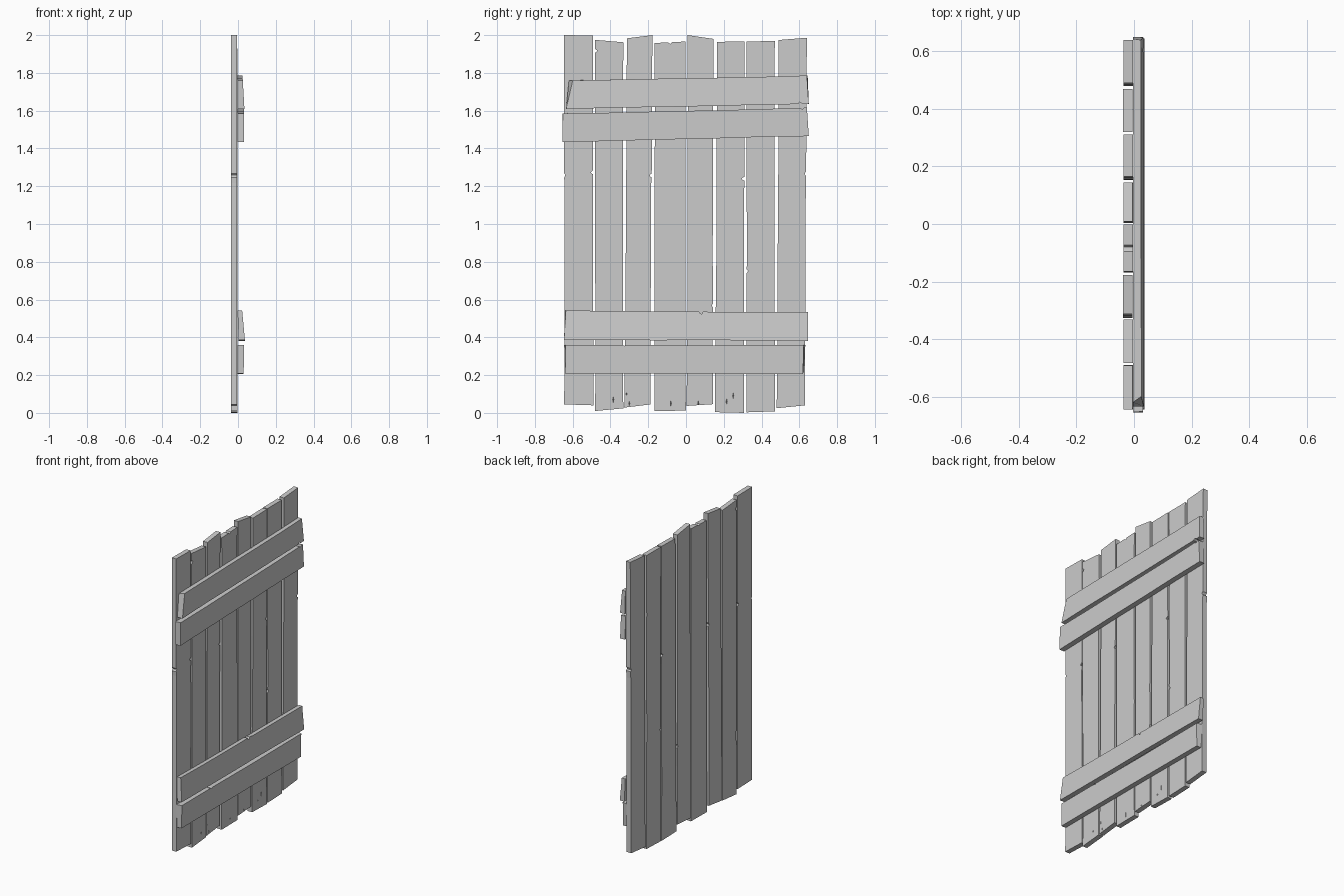
import bpy, bmesh, random
from mathutils import Vector

if "Cube" in bpy.data.objects:
    bpy.data.objects.remove(bpy.data.objects["Cube"])

random.seed(4)


def edge_points(a, b, nicks, steps, wobble):
    """Slightly uneven sawn edge from a to b, with V-shaped chips at (t, depth)."""
    a, b = Vector(a), Vector(b)
    d = b - a
    inward = Vector((-d.y, d.x)).normalized()
    stops = [(i / steps, random.uniform(0, wobble) if i else 0) for i in range(steps)]
    for t, depth in nicks:
        w = 0.011 / d.length
        stops = [s for s in stops if s[0] == 0 or abs(s[0] - t) > 2 * w]
        stops += [(t - w, 0), (t - w * 0.3, depth), (t + w * 0.4, depth * 0.8), (t + w, 0)]
    return [a + d * t + inward * k for t, k in sorted(stops)]


def board(name, corners, back, front, nicks=None, steps=(1, 5, 1, 5), rake=(0, 0)):
    """Board outline in the y-z plane (bl, br, tr, tl), given thickness along x.
    back / front are (x at bottom, x at top); rake moves the front top corners."""
    nicks = nicks or {}
    outline = []
    for i in range(4):
        outline += edge_points(corners[i], corners[(i + 1) % 4], nicks.get(i, []), steps[i], 0.003)
    z0 = min(p.y for p in outline)
    z1 = max(p.y for p in outline)
    bm = bmesh.new()
    rings = []
    for xs, is_front in ((back, False), (front, True)):
        ring = []
        for p in outline:
            t = (p.y - z0) / (z1 - z0)
            y = p.x
            if is_front and abs(y) > 0.6:
                y += rake[0 if y < 0 else 1] * t
            ring.append(bm.verts.new((xs[0] + (xs[1] - xs[0]) * t, y, p.y)))
        rings.append(ring)
    n = len(outline)
    bm.faces.new(rings[0])
    bm.faces.new(rings[1])
    for i in range(n):
        j = (i + 1) % n
        bm.faces.new((rings[0][i], rings[0][j], rings[1][j], rings[1][i]))
    bmesh.ops.recalc_face_normals(bm, faces=bm.faces)
    mesh = bpy.data.meshes.new(name)
    bm.to_mesh(mesh)
    bm.free()
    obj = bpy.data.objects.new(name, mesh)
    bpy.context.collection.objects.link(obj)
    return obj


def carve_cracks(obj, x, spots):
    """Cut thin diamond-shaped cracks into the face at x; spots are (y, z, half length)."""
    bm = bmesh.new()
    for y, z, h in spots:
        ring = [bm.verts.new((x + dx, y + dy, z + dz)) for dx, dy, dz in
                ((0.004, 0, h), (0.004, 0.004, 0), (0.004, 0, -h), (0.004, -0.004, 0))]
        tip = bm.verts.new((x - 0.012, y, z))
        bm.faces.new(ring)
        for i in range(4):
            bm.faces.new((ring[i], ring[(i + 1) % 4], tip))
    bmesh.ops.recalc_face_normals(bm, faces=bm.faces)
    mesh = bpy.data.meshes.new("crack_cutter")
    bm.to_mesh(mesh)
    bm.free()
    cutter = bpy.data.objects.new("crack_cutter", mesh)
    cutter.hide_render = True
    cutter.hide_viewport = False
    bpy.context.collection.objects.link(cutter)
    mod = obj.modifiers.new("cracks", 'BOOLEAN')
    mod.operation = 'DIFFERENCE'
    mod.solver = 'EXACT'
    mod.object = cutter
    # bake the cut, then drop the cutter
    dg = bpy.context.evaluated_depsgraph_get()
    obj_mesh = bpy.data.meshes.new_from_object(obj.evaluated_get(dg))
    obj.modifiers.clear()
    obj.data = obj_mesh
    bpy.data.objects.remove(cutter)


# Upright planks: bottom y pair, top y pair, bottom z pair, top z pair, chips by edge
# (edges: 0 bottom, 1 right, 2 top, 3 left)
planks = [
    ((-.645, -.490), (-.645, -.492), (.045, .040), (2.0, 1.998), {1: [(.63, .012)], 3: [(.38, .006)]}),
    ((-.481, -.332), (-.483, -.332), (.010, .024), (1.975, 1.962), {3: [(.03, .012)]}),
    ((-.327, -.187), (-.313, -.178), (.028, .045), (1.983, 2.0), {1: [(.62, .010)]}),
    ((-.168, -.001), (-.166, -.002), (.010, .012), (1.958, 1.966), {2: [(.5, .008)]}),
    ((.003, .143), (.008, .145), (.037, .046), (2.0, 1.980), {1: [(.27, .006)]}),
    ((.153, .308), (.165, .311), (.004, .000), (1.964, 1.967), {1: [(.63, .015)]}),
    ((.320, .470), (.320, .470), (.003, .008), (1.967, 1.968), {3: [(.62, .008)]}),
    ((.480, .630), (.490, .640), (.025, .040), (1.974, 1.986), {1: [(.63, .008)]}),
]
cracks = {
    1: [(-.385, .07, .02)],
    2: [(-.30, .05, .018), (-.315, .10, .014)],
    3: [(-.08, .05, .022)],
    4: [(.065, .05, .02)],
    5: [(.215, .06, .025), (.25, .09, .02)],
}
for i, (yb, yt, zb, zt, chips) in enumerate(planks):
    shift = (0.0, .001, -.001, .001)[i % 4]
    plank = board(f"upright_plank_{i + 1}",
                  [(yb[0], zb[0]), (yb[1], zb[1]), (yt[1], zt[1]), (yt[0], zt[0])],
                  (-.037 + shift, -.037 + shift), (-.004 + shift, -.005 + shift), chips)
    if i in cracks:
        carve_cracks(plank, -.004 + shift, cracks[i])

# Cross boards nailed over the uprights
cross = (5, 1, 5, 1)
board("cross_board_top", [(-.635, 1.608), (.650, 1.636), (.644, 1.786), (-.620, 1.760)],
      (-.003, -.003), (.034, .024), {0: [(.965, .010)]}, cross, (.024, -.004))
board("cross_board_upper", [(-.655, 1.433), (.650, 1.465), (.640, 1.616), (-.655, 1.586)],
      (-.003, -.003), (.032, .032), {2: [(.02, .006)]}, cross, (.004, 0))
board("cross_board_lower", [(-.646, .386), (.645, .380), (.645, .533), (-.640, .543)],
      (.004, -.003), (.037, .022), {2: [(.44, .014)]}, cross, (.004, 0))
board("cross_board_bottom", [(-.640, .208), (.620, .205), (.632, .360), (-.645, .360)],
      (-.003, -.003), (.030, .032), {2: [(.75, .005)]}, cross, (.008, -.010))
